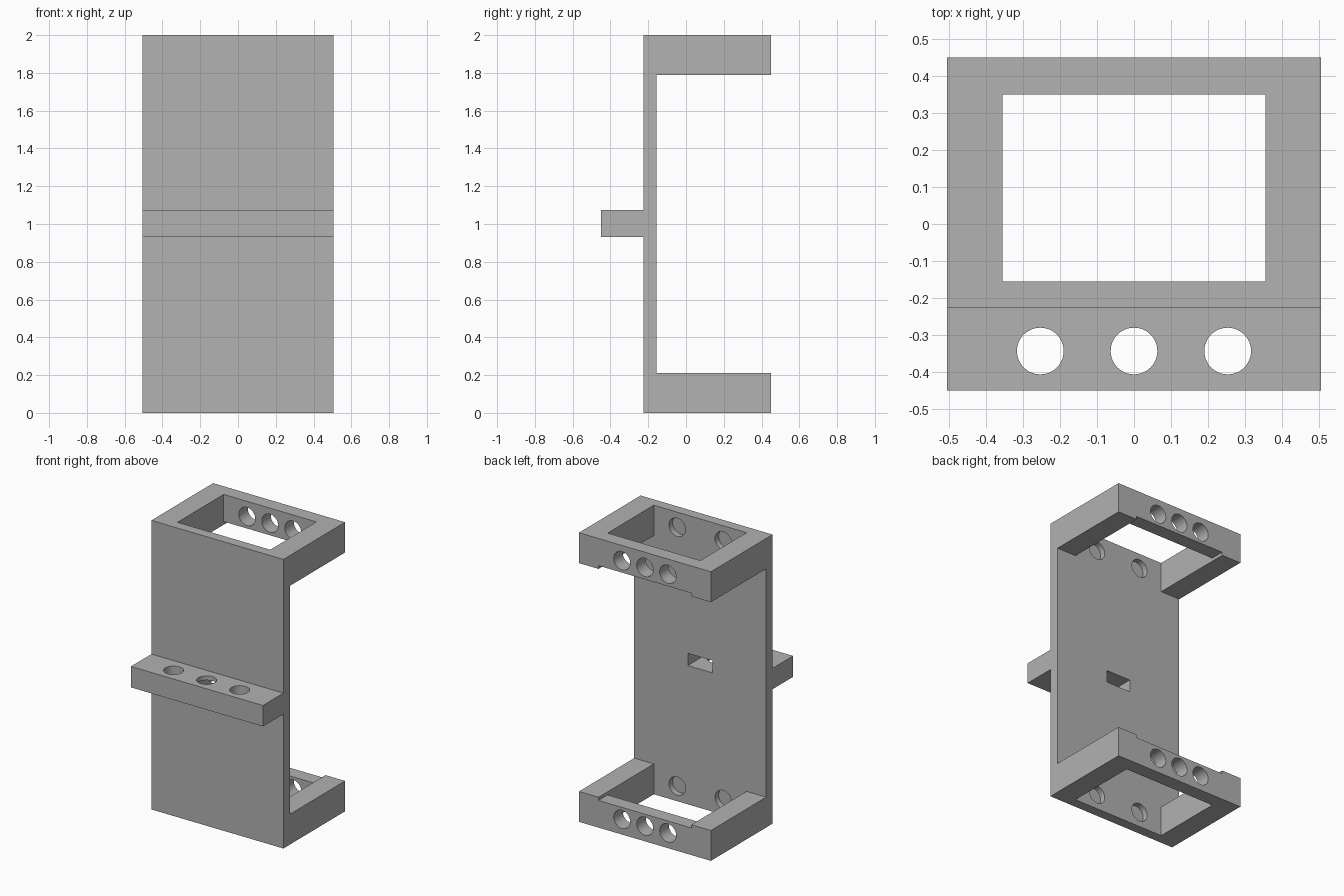
import bpy, math

if "Cube" in bpy.data.objects:
    bpy.data.objects.remove(bpy.data.objects["Cube"])

grey = bpy.data.materials.new("mid grey")
grey.diffuse_color = (0.445, 0.445, 0.445, 1)
grey.use_nodes = True
grey.node_tree.nodes["Principled BSDF"].inputs["Base Color"].default_value = grey.diffuse_color


def box(name, x, y, z):
    """Box from (min, max) pairs."""
    bpy.ops.mesh.primitive_cube_add(size=1, location=[sum(p) / 2 for p in (x, y, z)])
    ob = bpy.context.object
    ob.name = name
    ob.scale = [p[1] - p[0] for p in (x, y, z)]
    bpy.ops.object.transform_apply(location=True, rotation=False, scale=True)
    return ob


def rod(name, centre, depth, along_y):
    """Round cutter, along y or z."""
    rot = (math.pi / 2, 0, 0) if along_y else (0, 0, 0)
    bpy.ops.mesh.primitive_cylinder_add(vertices=48, radius=0.063, depth=depth,
                                        location=centre, rotation=rot)
    ob = bpy.context.object
    ob.name = name
    bpy.ops.object.transform_apply(location=True, rotation=True, scale=True)
    return ob


def boolean(target, tool, operation):
    mod = target.modifiers.new(operation.lower(), 'BOOLEAN')
    mod.operation = operation
    mod.solver = 'EXACT'
    mod.object = tool
    bpy.ops.object.select_all(action='DESELECT')
    bpy.context.view_layer.objects.active = target
    target.select_set(True)
    bpy.ops.object.modifier_apply(modifier=mod.name)
    bpy.data.objects.remove(tool, do_unlink=True)


W, FRONT, INNER, BACK = 0.505, -0.225, -0.155, 0.449
OPEN_X, OPEN_Y = 0.355, 0.35
RAIL, NOTCH = 0.21, 0.022

# Solid block, hollowed into a C-shaped bracket with a front ledge
bracket = box("bracket", (-W, W), (FRONT, BACK), (0, 2))
boolean(bracket, box("gap", (-1, 1), (INNER, 1), (RAIL, 2 - RAIL)), 'DIFFERENCE')
boolean(bracket, box("ledge", (-W, W), (-0.449, FRONT), (0.93, 1.075)), 'UNION')

# Rectangular openings through both end frames
boolean(bracket, box("opening", (-OPEN_X, OPEN_X), (INNER, OPEN_Y), (-1, 3)), 'DIFFERENCE')

# Shallow notch along the inner edge of both back bars
boolean(bracket, box("notch", (-OPEN_X, OPEN_X), (0.1, 1),
                     (RAIL - NOTCH, 2 - RAIL + NOTCH)), 'DIFFERENCE')

# Holes in the back bars, and blind sockets in the plate behind them
for z in (0.105, 1.895):
    for x in (-0.176, 0, 0.176):
        boolean(bracket, rod("bar_hole", (x, 0.4, z), 0.3, True), 'DIFFERENCE')
        if x:
            boolean(bracket, rod("socket", (x, INNER + 0.03, z), 0.14, True), 'DIFFERENCE')

# Holes down through the ledge
for x in (-0.253, 0, 0.253):
    boolean(bracket, rod("ledge_hole", (x, -0.343, 1), 0.4, False), 'DIFFERENCE')

# Nut slot from the inside of the plate into the ledge
boolean(bracket, box("nut_slot", (-0.095, 0.095), (-0.42, 0), (0.96, 1.045)), 'DIFFERENCE')

bracket.data.materials.clear()
bracket.data.materials.append(grey)
for face in bracket.data.polygons:
    face.material_index = 0
bpy.ops.object.select_all(action='DESELECT')
bracket.select_set(True)
bpy.context.view_layer.objects.active = bracket
bpy.ops.object.shade_smooth_by_angle(angle=math.radians(30))
